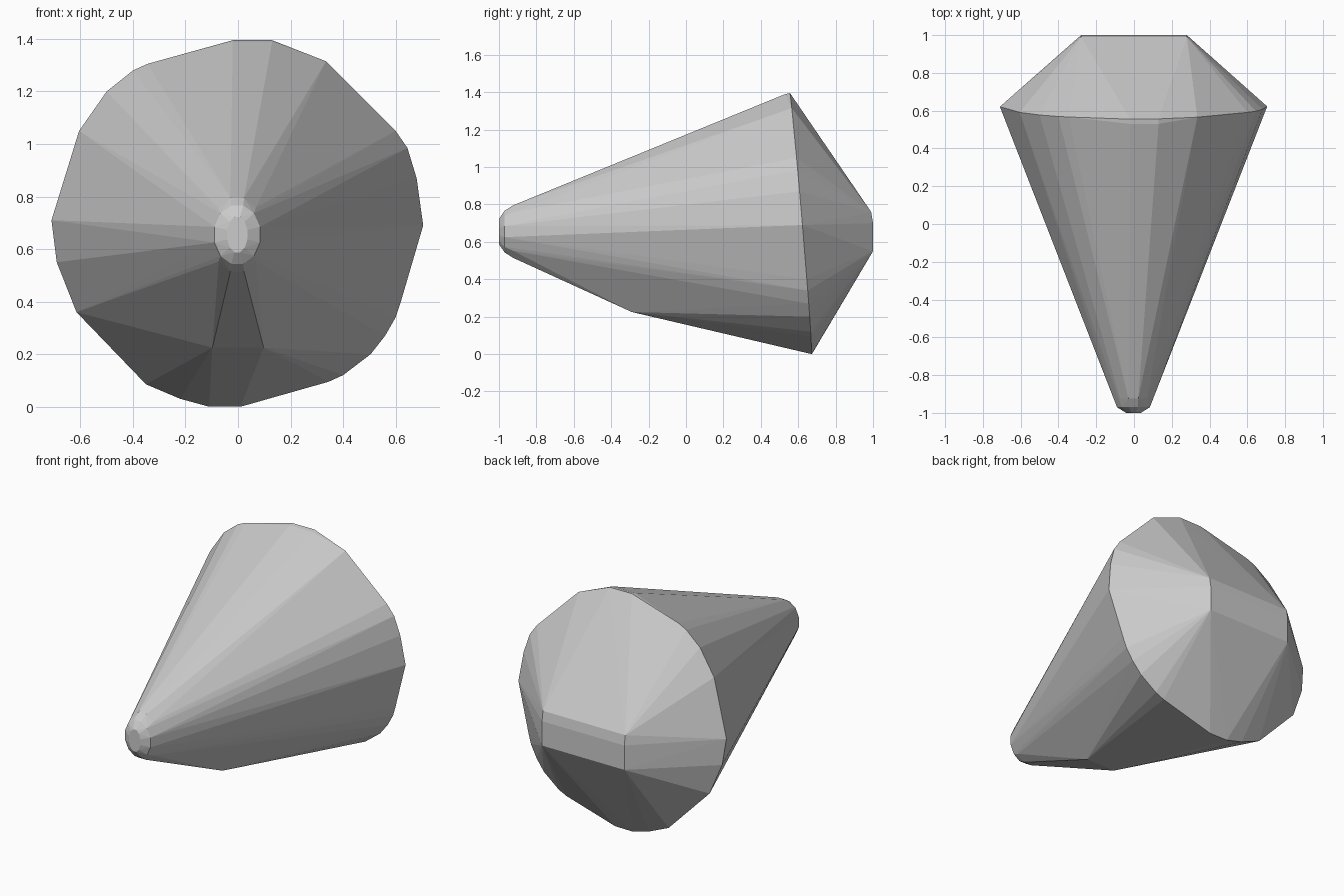
import bpy, bmesh
from math import sin, cos, tau

if "Cube" in bpy.data.objects:
    bpy.data.objects.remove(bpy.data.objects["Cube"])

# Wide rim outline (x, z); it lies in a plane that leans slightly forward at the top
RIM = [(-.02, 1.395), (.13, 1.395), (.335, 1.315), (.60, 1.05), (.645, .985),
       (.68, .87), (.705, .69), (.62, .40), (.60, .34), (.56, .27), (.505, .20),
       (.40, .12), (.345, .095), (.01, 0), (-.11, 0), (-.22, .03), (-.35, .085),
       (-.615, .36), (-.655, .47), (-.69, .55), (-.71, .71), (-.605, 1.05),
       (-.50, 1.20), (-.40, 1.28), (-.345, 1.305)]
points = []
for x, z in RIM:
    y = .672 - .084 * z
    points.append((x, y + .012 * abs(x), z))

# Soft upper lip of the rim
points += [(-.02, .53, 1.39), (.13, .53, 1.39)]

# Rounded nose: shrinking elliptical rings (y, x radius, z radius)
for y, rx, rz in [(-.925, .10, .145), (-.97, .09, .115), (-1, .04, .07)]:
    for i in range(12):
        a = tau * (i + .5) / 12
        points.append((rx * cos(a) - .003, y, .655 + rz * sin(a)))

# Nose cheeks, keel corners and the narrow flat at the back
for s in (-1, 1):
    points += [(s * .12, -.865, .66), (s * .0975, -.29, .225)]
    points += [(s * .28, 1, .55), (s * .28, 1, .70), (s * .28, .99, .76)]

# Faceted body as the hull of its sections
bm = bmesh.new()
for p in points:
    bm.verts.new(p)
bmesh.ops.convex_hull(bm, input=bm.verts[:])
bmesh.ops.delete(bm, geom=[v for v in bm.verts if not v.link_faces], context='VERTS')
bmesh.ops.recalc_face_normals(bm, faces=bm.faces[:])
mesh = bpy.data.meshes.new("faceted_cone_body")
bm.to_mesh(mesh)
bm.free()
bpy.context.collection.objects.link(bpy.data.objects.new("faceted_cone_body", mesh))
